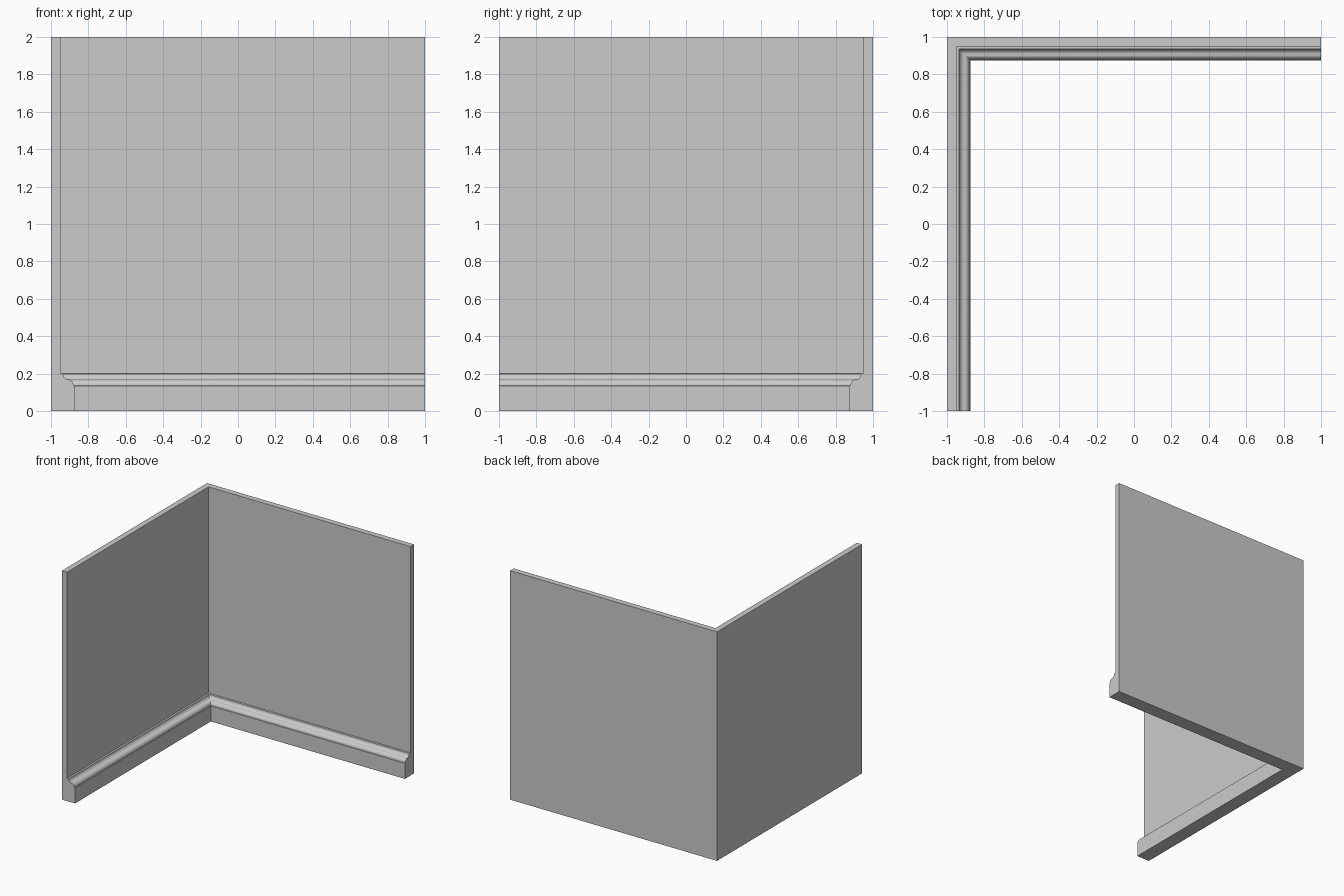
import bpy, bmesh
from math import sin, cos, pi

if "Cube" in bpy.data.objects:
    bpy.data.objects.remove(bpy.data.objects["Cube"])

N = 6  # segments per moulding arc


def arc(cx, cz, rx, rz, a0, a1):
    """Arc points (depth from outer face, height)."""
    return [(cx + rx * cos(a0 + (a1 - a0) * i / N),
             cz + rz * sin(a0 + (a1 - a0) * i / N)) for i in range(N + 1)]


# Wall and skirting cross-section: (depth from outer face, height)
profile = [(0, 0), (0.125, 0), (0.125, 0.135)]
profile += arc(0.094, 0.137, 0.026, 0.031, 0, pi / 2)               # rounded lower bead
profile += arc(0.094, 0.198, 0.029, 0.030, -pi / 2, -pi)[1:]        # hollow upper curve
profile += [(0.062, 0.2), (0.05, 0.2), (0.05, 2), (0, 2)]

# Sweep the section along the left wall, mitre the corner, then along the back wall
bm = bmesh.new()
rings = [[bm.verts.new(f(d, z)) for d, z in profile] for f in (
    lambda d, z: (-1 + d, -1, z),
    lambda d, z: (-1 + d, 1 - d, z),
    lambda d, z: (1, 1 - d, z))]
n = len(profile)
for a, b in zip(rings, rings[1:]):
    for i in range(n):
        j = (i + 1) % n
        bm.faces.new((a[i], a[j], b[j], b[i]))
bm.faces.new(rings[0])
bm.faces.new(rings[-1])
bmesh.ops.recalc_face_normals(bm, faces=bm.faces)

mesh = bpy.data.meshes.new("corner_wall_with_skirting")
bm.to_mesh(mesh)
bm.free()
wall = bpy.data.objects.new("corner_wall_with_skirting", mesh)
bpy.context.collection.objects.link(wall)

# Smooth the moulding curves, keep crisp edges
bpy.context.view_layer.objects.active = wall
wall.select_set(True)
bpy.ops.object.shade_smooth_by_angle(angle=pi / 6)
